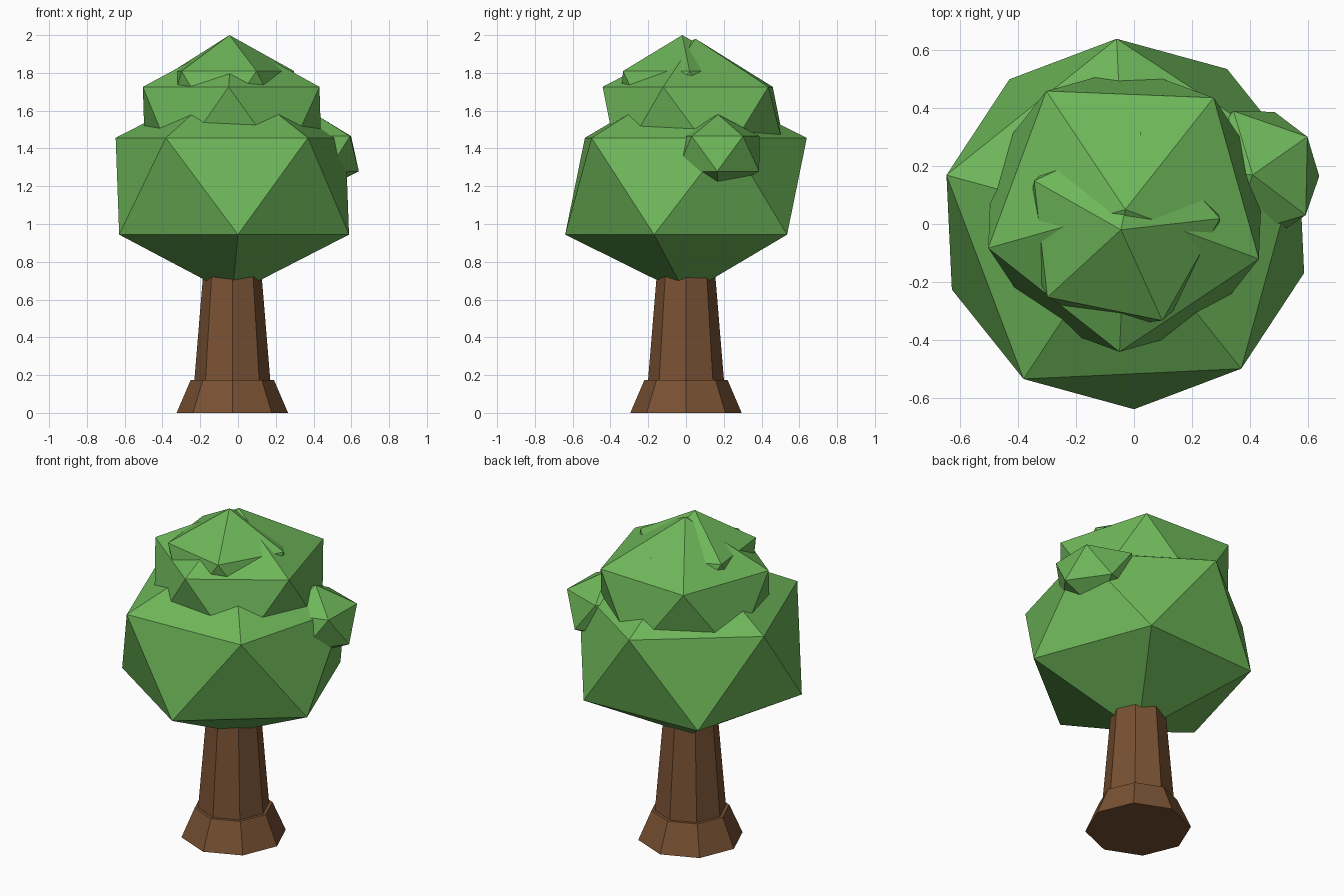
import bpy
from math import radians

default = bpy.data.objects.get("Cube")
if default:
    bpy.data.objects.remove(default, do_unlink=True)


def material(name, colour):
    mat = bpy.data.materials.new(name)
    mat.use_nodes = True
    mat.diffuse_color = (*colour, 1)
    mat.node_tree.nodes["Principled BSDF"].inputs["Base Color"].default_value = (*colour, 1)
    return mat


leaf_green = material("leaf_green", (0.155, 0.47, 0.10))
bark_brown = material("bark_brown", (0.19, 0.083, 0.033))


def finish(name, mat):
    obj = bpy.context.object
    obj.name = name
    obj.data.materials.append(mat)
    bpy.ops.object.shade_flat()
    return obj


def leaf_clump(name, centre, radius, height, turn):
    """Squashed twenty-sided clump of leaves."""
    bpy.ops.mesh.primitive_ico_sphere_add(
        subdivisions=1, radius=1, location=centre, rotation=(0, 0, radians(turn)))
    finish(name, leaf_green).scale = (radius, radius, height)


def trunk_section(name, z0, z1, r0, r1):
    """Eight-sided tapered section with corners on the axes."""
    bpy.ops.mesh.primitive_cone_add(
        vertices=8, radius1=r0, radius2=r1, depth=z1 - z0,
        location=(-0.03, 0, (z0 + z1) / 2))
    finish(name, bark_brown)


# Trunk with a flared foot
trunk_section("trunk_foot", 0, 0.175, 0.295, 0.22)
trunk_section("trunk", 0.1, 0.85, 0.207, 0.145)

# Crown: three stacked clumps and a small one on the left side
leaf_clump("lower_crown", (-0.03, 0, 1.2), 0.716, 0.573, 20.7)
leaf_clump("middle_crown", (-0.03, 0.05, 1.52), 0.55, 0.461, -20.3)
leaf_clump("top_crown", (-0.045, -0.02, 1.656), 0.385, 0.344, 6.5)
leaf_clump("side_clump", (0.41, 0.17, 1.372), 0.257, 0.208, 34.8)
